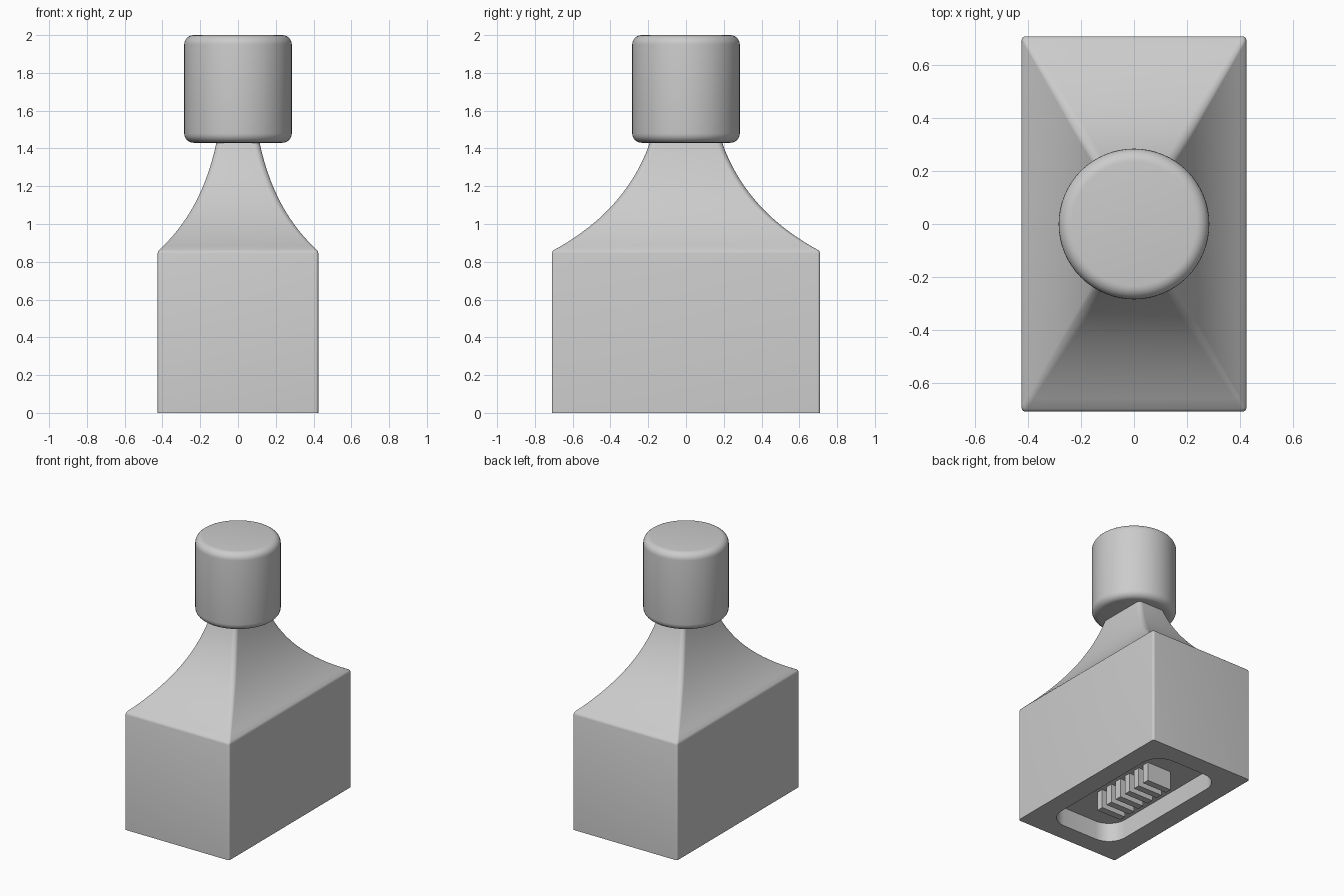
import bpy, bmesh
from math import sin, cos, pi, radians

cube = bpy.data.objects.get("Cube")
if cube:
    bpy.data.objects.remove(cube, do_unlink=True)

grey = bpy.data.materials.new("plain_grey")
grey.use_nodes = True
grey.diffuse_color = (0.6, 0.6, 0.6, 1)
grey.node_tree.nodes["Principled BSDF"].inputs["Base Color"].default_value = (0.6, 0.6, 0.6, 1)


def finish(bm, name, angle=30):
    """Turn a bmesh into a named, shaded object."""
    bmesh.ops.recalc_face_normals(bm, faces=bm.faces)
    mesh = bpy.data.meshes.new(name)
    bm.to_mesh(mesh)
    bm.free()
    mesh.materials.append(grey)
    obj = bpy.data.objects.new(name, mesh)
    bpy.context.collection.objects.link(obj)
    bpy.ops.object.select_all(action='DESELECT')
    obj.select_set(True)
    bpy.context.view_layer.objects.active = obj
    bpy.ops.object.shade_smooth_by_angle(angle=radians(angle))
    return obj


def rounded_rect(hx, hy, r, z, seg=8):
    """Ring of points around a rounded rectangle."""
    pts = []
    for k, (sx, sy) in enumerate([(1, 1), (-1, 1), (-1, -1), (1, -1)]):
        for i in range(seg + 1):
            a = (k + i / seg) * pi / 2
            pts.append((sx * (hx - r) + r * cos(a), sy * (hy - r) + r * sin(a), z))
    return pts


def loft(rings):
    """Skin closed rings of equal length and cap both ends."""
    bm = bmesh.new()
    loops = [[bm.verts.new(p) for p in ring] for ring in rings]
    n = len(loops[0])
    for lo, hi in zip(loops, loops[1:]):
        for i in range(n):
            j = (i + 1) % n
            bm.faces.new((lo[i], lo[j], hi[j], hi[i]))
    bm.faces.new(loops[0][::-1])
    bm.faces.new(loops[-1])
    return bm


HX, HY, DEPTH = 0.425, 0.71, 0.14

# Block with recessed underside, softened shoulder and flared neck
rings = [rounded_rect(0.28, 0.57, 0.14, DEPTH), rounded_rect(0.28, 0.57, 0.14, 0)]
for s, z in [(1, 0), (1, 0.845), (0.995, 0.855)]:
    rings.append(rounded_rect(HX * s, HY * s, 0.015, z))
STEPS = 20
for i in range(STEPS + 1):
    t = i / STEPS
    w = ((1 - t) ** 2, 2 * t * (1 - t), t * t)
    s = w[0] * 0.985 + w[1] * 0.44 + w[2] * 0.265
    z = w[0] * 0.862 + w[1] * 1.073 + w[2] * 1.44
    r = 0.015 + 0.017 * min(1, 2 * t)
    rings.append(rounded_rect(HX * s, HY * s, r, z))
finish(loft(rings), "block_and_neck")

# Round grip with filleted rims
R, FILLET, BOTTOM, TOP, SIDES = 0.285, 0.05, 1.43, 2.0, 64
profile = []
for centre, start in [(BOTTOM + FILLET, -pi / 2), (TOP - FILLET, 0)]:
    for i in range(7):
        a = start + i / 6 * pi / 2
        profile.append((R - FILLET + FILLET * cos(a), centre + FILLET * sin(a)))
grip_rings = [[(rad * cos(2 * pi * k / SIDES), rad * sin(2 * pi * k / SIDES), z)
               for k in range(SIDES)] for rad, z in profile]
finish(loft(grip_rings), "grip")

# Plain raised ribs standing in the recess, level with the base
bm = bmesh.new()
RIBS = 6
for i in range(RIBS):
    y = (i - (RIBS - 1) / 2) * 0.096
    made = bmesh.ops.create_cube(bm, size=1)["verts"]
    bmesh.ops.scale(bm, vec=(0.2, 0.05, DEPTH), verts=made)
    bmesh.ops.translate(bm, vec=(0, y, DEPTH / 2), verts=made)
finish(bm, "stamp_ribs")
